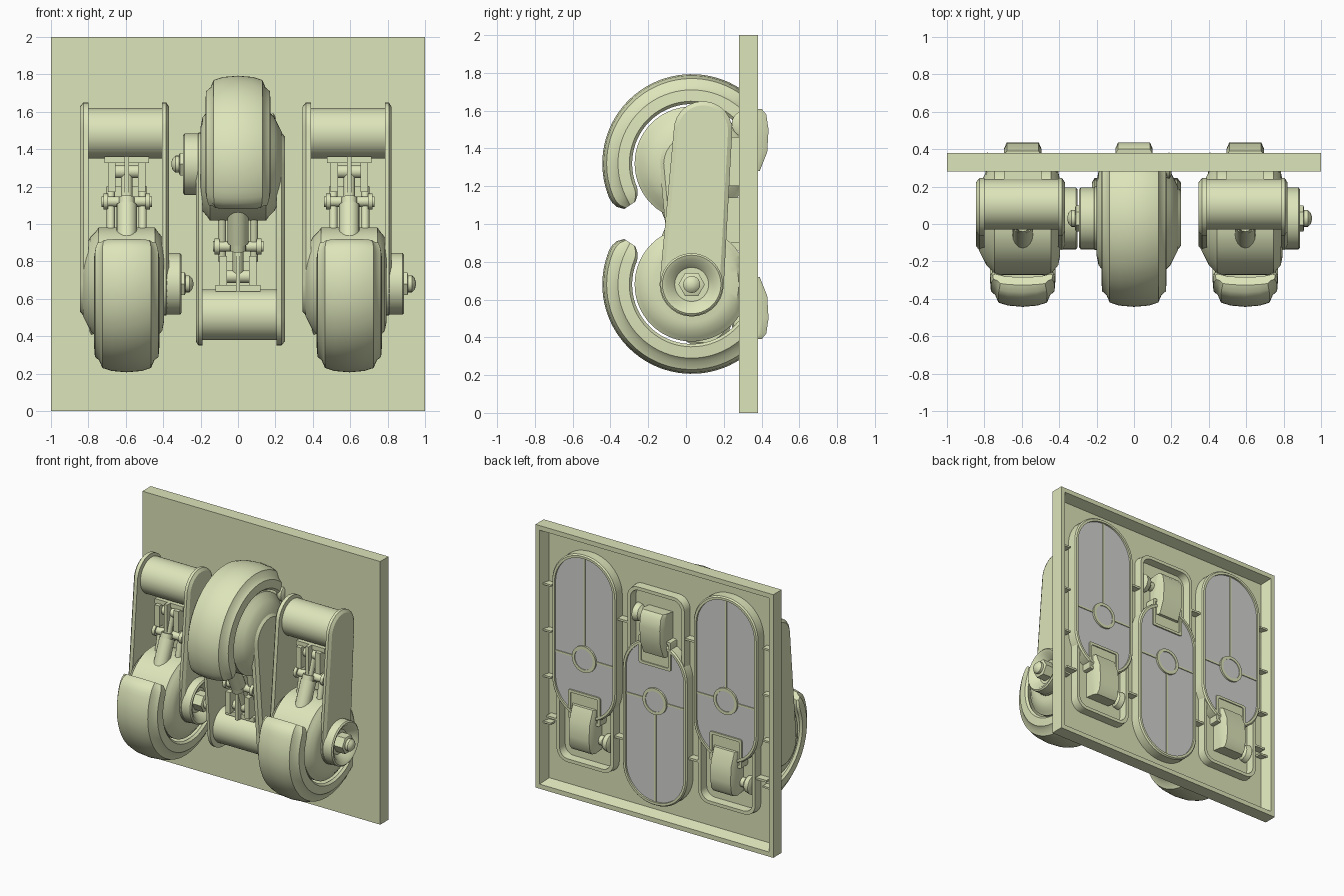
import bpy, bmesh, math
from mathutils import Matrix, Vector

if "Cube" in bpy.data.objects:
    bpy.data.objects.remove(bpy.data.objects["Cube"])


def material(name, rgb):
    m = bpy.data.materials.new(name)
    m.diffuse_color = (*rgb, 1)
    m.use_nodes = True
    m.node_tree.nodes["Principled BSDF"].inputs["Base Color"].default_value = m.diffuse_color
    return m


GREEN = material("pale olive", (0.72, 0.78, 0.49))
GREY = material("plain grey", (0.65, 0.65, 0.64))


def loft(name, rings, mat=GREEN, caps=True, loop=False):
    """Skin a list of closed rings, smooth with sharp edges kept."""
    bm = bmesh.new()
    vs = [[bm.verts.new(p) for p in r] for r in rings]
    n = len(vs[0])
    pairs = list(zip(vs, vs[1:])) + ([(vs[-1], vs[0])] if loop else [])
    for a, b in pairs:
        for i in range(n):
            j = (i + 1) % n
            bm.faces.new((a[i], a[j], b[j], b[i]))
    if caps and not loop:
        bm.faces.new(vs[0])
        bm.faces.new(vs[-1])
    bmesh.ops.recalc_face_normals(bm, faces=bm.faces)
    for f in bm.faces:
        f.smooth = True
    for e in bm.edges:
        e.smooth = e.is_manifold and e.calc_face_angle(0) < 0.55
    me = bpy.data.meshes.new(name)
    bm.to_mesh(me)
    bm.free()
    me.materials.append(mat)
    ob = bpy.data.objects.new(name, me)
    bpy.context.collection.objects.link(ob)
    return ob


def box(name, x0, x1, y0, y1, z0, z1, mat=GREEN):
    return loft(name, [[(x, y0, z0), (x, y1, z0), (x, y1, z1), (x, y0, z1)] for x in (x0, x1)], mat)


def lathe(name, profile, y, z, n=40, ymax=9):
    """Turn (x, radius) points around an axis along x, cut flat at ymax."""
    return loft(name, [[(x, min(ymax, y + r * math.cos(2 * math.pi * i / n)), z + r * math.sin(2 * math.pi * i / n))
                        for i in range(n)] for x, r in profile])


def rod(name, p, q, r, n=16):
    p, q = Vector(p), Vector(q)
    rot = (q - p).to_track_quat('Z', 'Y')
    return loft(name, [[c + rot @ Vector((r * math.cos(2 * math.pi * i / n), r * math.sin(2 * math.pi * i / n), 0))
                        for i in range(n)] for c in (p, q)])


def capsule(c0, r0, c1, r1, n=14):
    """Outline round two circles, c0 above c1."""
    pts = []
    for (a, b), r, s in ((c0, r0, 0), (c1, r1, math.pi)):
        pts += [(a + r * math.cos(s + math.pi * i / n), b + r * math.sin(s + math.pi * i / n)) for i in range(n + 1)]
    return pts


def rounded(w, z0, z1, r, n=8):
    """Rounded rectangle outline in x and z."""
    pts = []
    for k, (cx, cz) in enumerate(((w - r, z1 - r), (r - w, z1 - r), (r - w, z0 + r), (w - r, z0 + r))):
        pts += [(cx + r * math.cos(math.pi / 2 * (k + i / n)), cz + r * math.sin(math.pi / 2 * (k + i / n)))
                for i in range(n + 1)]
    return pts


def at_y(outline, y):
    return [(a, y, b) for a, b in outline]


# Hollow-backed wall panel
square = lambda s, y: [(-s, y, 1 - s), (s, y, 1 - s), (s, y, 1 + s), (-s, y, 1 + s)]
loft("wall_panel", [square(1, .28), square(1, .38), square(.965, .38), square(.94, .30)])
for s in (-1, 1):
    for z in (.5, .85, 1.2, 1.55):
        box("panel_side_rib", s * .89, s * .96, .295, .35, z - .007, z + .007)

# ---- one roller unit, built around x = 0 ----
U = []
WY, WZ = .03, .68       # wheel centre
DY, DZ = .105, 1.485    # upper drum centre
BACK = .295             # parts end inside the panel sheet

U.append(lathe("upper_drum", [(-.215, .135), (.195, .135)], DY, DZ, 48))

# Side arms with bevelled faces
for x0, x1 in ((-.205, -.25), (.19, .225)):
    xs = (x0, x0 + (x1 - x0) * .6, x1)
    U.append(loft("side_arm", [[(x, y, z) for y, z in capsule((.09, 1.495), .155 - d, (WY, WZ), .17 - d)]
                               for x, d in zip(xs, (0, 0, .022))]))

# Wheel barrel, stepped toward both sides
U.append(lathe("wheel", [(-.235, .17), (-.21, .22), (-.195, .25), (-.165, .28), (-.15, .302), (.15, .302),
                         (.165, .28), (.19, .25), (.2, .2)], WY, WZ, 56, BACK))
# Hub cup with conical recess and axle bolt
U.append(lathe("hub_cup", [(.19, .165), (.285, .165), (.293, .155), (.285, .135), (.235, .09)], WY, WZ))
U.append(lathe("axle_nut", [(.22, .07), (.31, .07), (.315, .06)], WY, WZ, 6))
U.append(lathe("axle_bolt", [(.22, .045), (.335, .045), (.35, .03), (.356, .01)], WY, WZ, 20))

# Hooked fender swept round the wheel
half = [(.473, .0), (.466, .08), (.45, .13), (.41, .147), (.39, .17), (.33, .175), (.315, .16), (.35, .1), (.36, 0)]
profile = half + [(r, -x) for r, x in half[-2:0:-1]]
rings = []
N = 48
for i in range(N + 1):
    t = math.radians(146 + 184 * i / N)
    k = (.45, .8, .95)[i] if i < 3 else 1
    rings.append([(x * (.85 + .15 * k), min(BACK, WY + (.395 + (r - .395) * k) * math.cos(t)),
                   WZ + (.395 + (r - .395) * k) * math.sin(t)) for r, x in profile])
U.append(loft("wheel_fender", rings))

# Suspension linkage between drum and wheel
U.append(box("link_plate", -.12, .12, .02, .2, 1.325, 1.36))
U.append(box("link_blade", -.012, .012, -.02, .1, 1.05, 1.36))
U.append(rod("cross_pin", (-.135, .03, 1.12), (.135, .03, 1.12), .028))
U.append(rod("upper_pin", (-.075, .05, 1.28), (.075, .05, 1.28), .035))
U.append(rod("piston_body", (0, 0, 1.1), (0, -.11, .84), .055))
U.append(rod("piston_collar", (0, .0, 1.14), (0, -.035, 1.04), .042))
U.append(rod("piston_rod", (0, .06, 1.3), (0, 0, 1.12), .03))
for s in (-1, 1):
    U.append(box("fork_cheek", s * .06, s * .1, -.01, .16, 1.17, 1.33))
    U.append(rod("fork_strut", (s * .085, .06, 1.2), (s * .085, -.01, .88), .022, 12))
    U.append(rod("pin_cap", (s * .1, .03, 1.12), (s * .125, .03, 1.12), .042, 12))
U.append(box("upper_mount", -.1, .1, .18, .29, 1.2, 1.46))
U.append(box("lower_mount", -.09, .09, .16, .29, .9, 1.14))

# Raised back housing with grey cover
outer = rounded(.27, .62, 1.87, .26, 14)
inner = rounded(.245, .645, 1.845, .24, 14)
U.append(loft("back_housing", [at_y(outer, .29), at_y(outer, .37), at_y(rounded(.262, .628, 1.862, .255, 14), .38),
                               at_y(inner, .38), at_y(inner, .362)]))
U.append(loft("grey_cover", [at_y(inner, .36), at_y(inner, .366)], GREY))

# Lower tray wall around the exposed mechanism
U.append(loft("tray_wall", [at_y(rounded(.245, .25, .85, .09), .29), at_y(rounded(.24, .255, .845, .09), .362),
                            at_y(rounded(.215, .28, .82, .07), .362), at_y(rounded(.21, .285, .815, .07), .29)],
              caps=False, loop=True))
# Cover ribs and round boss
U.append(box("cover_rib_vertical", -.007, .007, .36, .372, 1.16, 1.85))
for s in (-1, 1):
    U.append(box("cover_rib_cross", s * .09, s * .25, .36, .372, 1.073, 1.087))
disc = lambda r, y: [(r * math.cos(math.pi * i / 16), y, 1.08 + r * math.sin(math.pi * i / 16)) for i in range(32)]
U.append(loft("boss_ring", [disc(.1, .36), disc(.1, .38), disc(.077, .38), disc(.077, .36)], caps=False, loop=True))
U.append(loft("boss_face", [disc(.08, .368), disc(.08, .375)], GREY))

# Latch block poking out of the back, with its frame and knob
U.append(loft("latch_frame", [at_y(rounded(.135, .6, .82, .015, 2), .29), at_y(rounded(.135, .6, .82, .015, 2), .376),
                              at_y(rounded(.115, .62, .8, .01, 2), .376), at_y(rounded(.115, .62, .8, .01, 2), .29)],
              caps=False, loop=True))
U.append(box("latch_floor", -.12, .12, .3, .368, .61, .81))
side = [(.30, .40), (.40, .39), (.425, .42), (.437, .5), (.43, .62), (.39, .72), (.30, .72)]
U.append(loft("latch_block", [[(x, .3 + (y - .3) * k, z) for y, z in side]
                              for x, k in ((-.1, .75), (-.085, 1), (.085, 1), (.1, .75))]))
U.append(lathe("latch_knob", [(-.08, .035), (-.13, .035), (-.15, .06), (-.19, .07), (-.2, .05)], .312, .47, 20))
# Ribs tying the tray to the panel
for s in (-1, 1):
    U.append(box("tray_rib", s * .235, s * .33, .295, .355, .542, .558))

# Place three units, the middle one upside down
left = Matrix.Translation((-.595, 0, 0))
right = Matrix.Translation((.595, 0, 0))
middle = Matrix.Translation((0, 0, 2)) @ Matrix.Rotation(math.pi, 4, 'Y')
for ob in U:
    for tag, m in (("right", right), ("middle", middle)):
        c = ob.copy()
        c.name = tag + "_" + ob.name
        c.matrix_world = m
        bpy.context.collection.objects.link(c)
    ob.matrix_world = left
    ob.name = "left_" + ob.name
